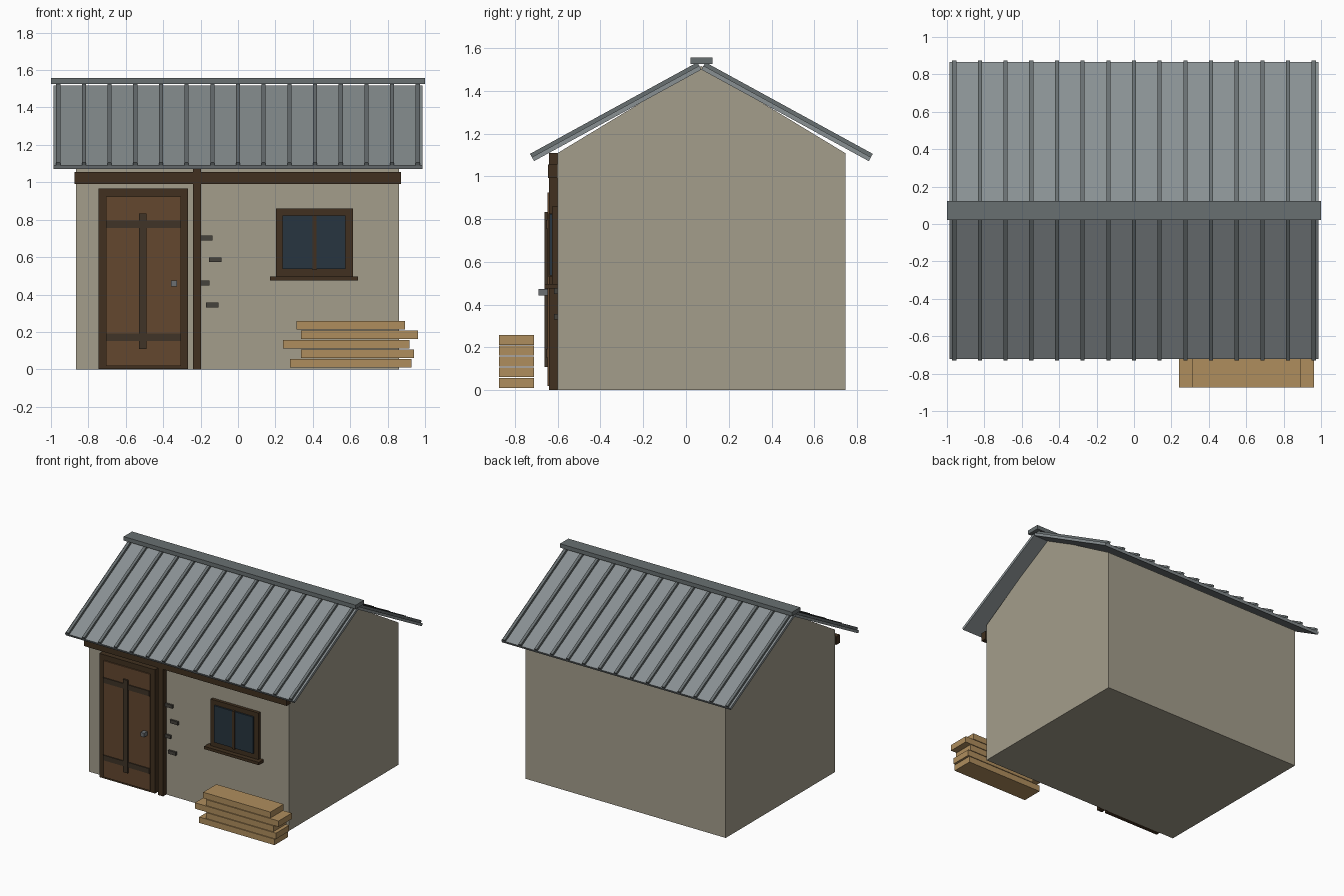
import bpy, math
from mathutils import Vector

if "Cube" in bpy.data.objects:
    bpy.data.objects.remove(bpy.data.objects["Cube"])


def material(name, rgb):
    m = bpy.data.materials.new(name)
    m.diffuse_color = (*rgb, 1)
    m.use_nodes = True
    m.node_tree.nodes["Principled BSDF"].inputs["Base Color"].default_value = m.diffuse_color
    return m


WALL = material("plaster", (0.37, 0.34, 0.26))
ROOF = material("sheet_metal", (0.25, 0.28, 0.29))
RIB = material("seam_metal", (0.14, 0.16, 0.165))
DARK = material("dark_timber", (0.052, 0.030, 0.014))
DOOR = material("door_timber", (0.125, 0.063, 0.028))
BATTEN = material("batten_timber", (0.05, 0.034, 0.02))
GLASS = material("glass", (0.02, 0.035, 0.05))
BRICK = material("stone", (0.06, 0.055, 0.045))
PLANK = material("cut_wood", (0.43, 0.27, 0.11))
METAL = material("handle_metal", (0.15, 0.16, 0.17))


def prism(name, profile, x0, x1, mat):
    """Extrude a closed (y, z) profile along x."""
    n = len(profile)
    verts = [(x, y, z) for x in (x0, x1) for y, z in profile]
    faces = [tuple(range(n))[::-1], tuple(range(n, 2 * n))]
    faces += [(i, (i + 1) % n, n + (i + 1) % n, n + i) for i in range(n)]
    me = bpy.data.meshes.new(name)
    me.from_pydata(verts, [], faces)
    me.materials.append(mat)
    ob = bpy.data.objects.new(name, me)
    bpy.context.collection.objects.link(ob)
    # consistent outward normals
    import bmesh
    bm = bmesh.new()
    bm.from_mesh(me)
    bmesh.ops.recalc_face_normals(bm, faces=bm.faces)
    bm.to_mesh(me)
    bm.free()
    return ob


def box(name, x0, x1, y0, y1, z0, z1, mat):
    return prism(name, [(y0, z0), (y1, z0), (y1, z1), (y0, z1)], x0, x1, mat)


# House body with gables
YC = 0.072
prism("walls", [(-0.602, 0), (0.746, 0), (0.746, 1.108), (YC, 1.516), (-0.602, 1.108)],
      -0.865, 0.862, WALL)

# Roof slopes with standing seams, mirrored about the ridge
ANG = math.atan(0.547)
ALONG = Vector((math.cos(ANG), math.sin(ANG)))
NORM = Vector((-ALONG.y, ALONG.x))
EAVE = Vector((-0.711, 1.071))
LENGTH = (YC - EAVE.x) / ALONG.x


def slope_profile(side, low, high):
    a, b = EAVE + NORM * low, EAVE + NORM * high
    pts = [a, a + ALONG * LENGTH, b + ALONG * LENGTH, b]
    return [(YC + side * (p.x - YC), p.y) for p in pts]


for side, label in ((1, "front"), (-1, "back")):
    prism(f"roof_{label}", slope_profile(side, 0, 0.021), -0.987, 0.987, ROOF)
    for i in range(15):
        x = -0.961 + i * 1.922 / 14
        prism(f"roof_seam_{label}_{i}", slope_profile(side, 0.019, 0.039),
              x - 0.011, x + 0.011, RIB)
box("ridge_cap", -1, 1, 0.021, 0.124, 1.526, 1.557, RIB)

# Timber beam and post
box("beam", -0.875, 0.872, -0.646, -0.6, 0.992, 1.056, DARK)
box("post", -0.241, -0.197, -0.642, -0.6, 0, 1.108, DARK)

# Door with battens and handle
box("door_frame", -0.747, -0.267, -0.64, -0.6, 0.003, 0.967, DARK)
box("door_panel", -0.706, -0.306, -0.649, -0.6, 0.018, 0.925, DOOR)
for i, z in enumerate((0.172, 0.776)):
    box(f"door_cross_batten_{i}", -0.706, -0.306, -0.656, -0.64, z - 0.02, z + 0.02, BATTEN)
box("door_upright_batten", -0.529, -0.488, -0.661, -0.64, 0.108, 0.832, BATTEN)
box("door_handle", -0.359, -0.327, -0.689, -0.645, 0.443, 0.474, METAL)

# Window
box("window_frame", 0.202, 0.614, -0.626, -0.6, 0.495, 0.86, DARK)
box("window_glass", 0.239, 0.576, -0.638, -0.61, 0.537, 0.823, GLASS)
box("window_mullion", 0.399, 0.419, -0.644, -0.61, 0.53, 0.826, DARK)
box("window_sill", 0.172, 0.642, -0.662, -0.6, 0.475, 0.497, DARK)

# Exposed stones beside the post
for i, (x0, x1, z) in enumerate([(-0.197, -0.136, 0.703), (-0.156, -0.088, 0.586),
                                 (-0.205, -0.152, 0.462), (-0.171, -0.105, 0.344)]):
    box(f"wall_stone_{i}", x0, x1, -0.617, -0.6, z - 0.013, z + 0.013, BRICK)

# Stack of planks
for i, (x0, x1) in enumerate([(0.278, 0.928), (0.338, 0.940), (0.241, 0.917),
                              (0.338, 0.963), (0.312, 0.892)]):
    z = 0.01 + i * 0.0505
    box(f"plank_{i}", x0, x1, -0.875, -0.712, z, z + 0.046, PLANK)
